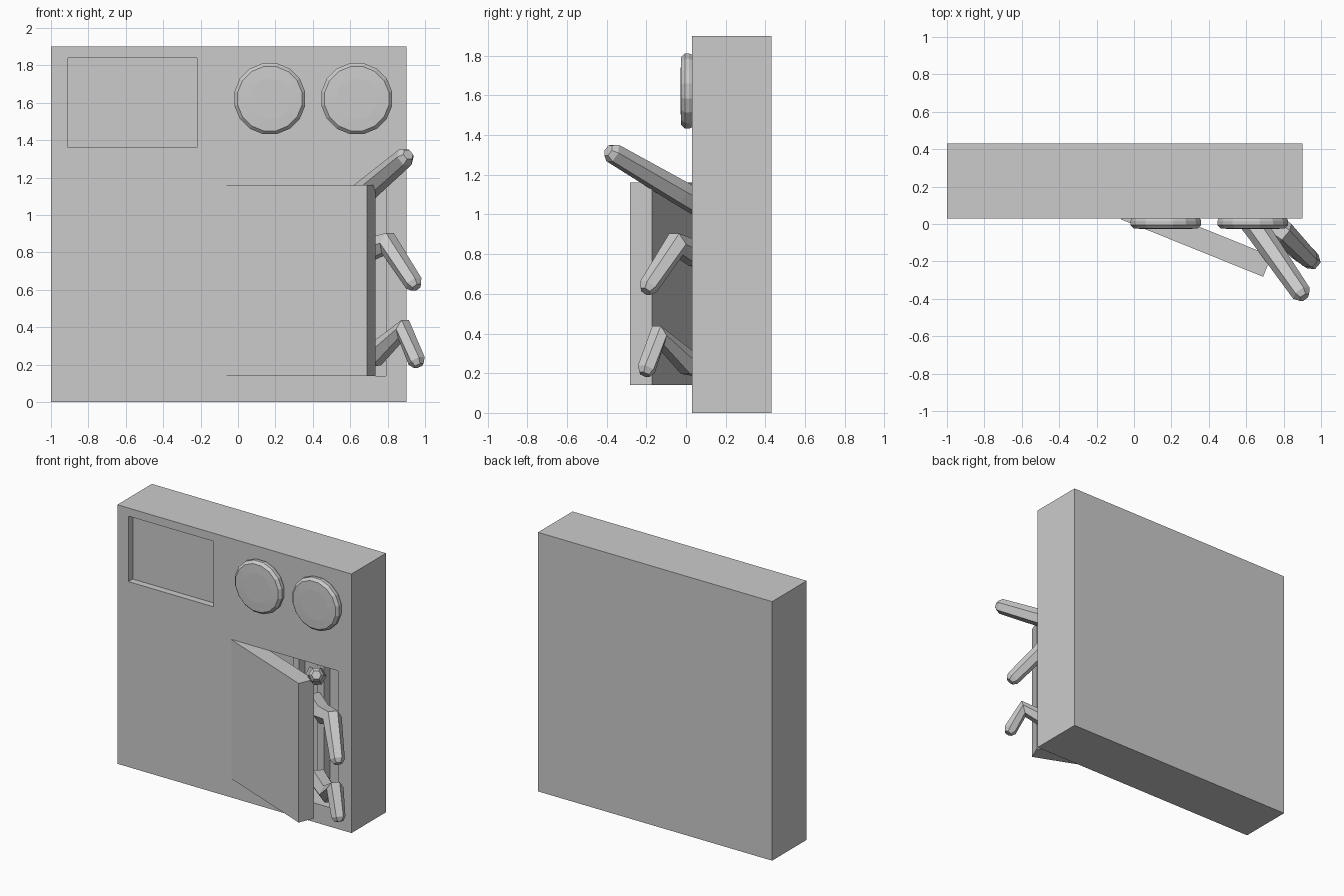
import bpy, bmesh, math
from mathutils import Vector, Matrix

if "Cube" in bpy.data.objects:
    bpy.data.objects.remove(bpy.data.objects["Cube"])


def finish(name, bm):
    bmesh.ops.recalc_face_normals(bm, faces=bm.faces[:])
    me = bpy.data.meshes.new(name)
    bm.to_mesh(me)
    bm.free()
    ob = bpy.data.objects.new(name, me)
    bpy.context.collection.objects.link(ob)
    return ob


def box(name, lo, hi):
    lo, hi = Vector(lo), Vector(hi)
    bm = bmesh.new()
    bmesh.ops.create_cube(bm, size=1)
    bmesh.ops.scale(bm, vec=hi - lo, verts=bm.verts)
    bmesh.ops.translate(bm, vec=(lo + hi) / 2, verts=bm.verts)
    return finish(name, bm)


def cut(target, lo, hi):
    cutter = box("cutter", lo, hi)
    cutter.hide_render = True
    mod = target.modifiers.new("cut", 'BOOLEAN')
    mod.operation, mod.solver, mod.object = 'DIFFERENCE', 'EXACT', cutter
    bpy.context.view_layer.objects.active = target
    bpy.ops.object.modifier_apply(modifier=mod.name)
    bpy.data.objects.remove(cutter)


def loft(name, rings):
    """Skin equal-length rings of points and cap both ends."""
    bm = bmesh.new()
    vs = [[bm.verts.new(p) for p in r] for r in rings]
    n = len(vs[0])
    for a, b in zip(vs, vs[1:]):
        for i in range(n):
            j = (i + 1) % n
            bm.faces.new((a[i], a[j], b[j], b[i]))
    bm.faces.new(vs[0])
    bm.faces.new(vs[-1])
    return finish(name, bm)


def disc(name, cx, cz, sides=16):
    profile = [(0.182, 0.04), (0.193, 0.015), (0.193, -0.005),
               (0.175, -0.024), (0.11, -0.027)]
    loft(name, [[(cx + r * math.cos(a), y, cz + r * math.sin(a))
                 for a in (2 * math.pi * (i + 0.5) / sides for i in range(sides))]
                for r, y in profile])


def limb(name, pts, radii, sides=6):
    pts = [Vector(p) for p in pts]
    # short tapered tip
    end = (pts[-1] - pts[-2]).normalized()
    pts.append(pts[-1] + end * 0.03)
    radii = radii + [radii[-1] * 0.6]
    rings = []
    for i, p in enumerate(pts):
        d_in = (p - pts[max(i - 1, 0)]).normalized()
        d_out = (pts[min(i + 1, len(pts) - 1)] - p).normalized()
        t = (d_in + d_out).normalized()
        u = t.cross(Vector((1, -1, 0))).cross(t) if abs(t.z) > 0.99 else t.cross(Vector((0, 0, 1)))
        u.normalize()
        w = u.cross(t)
        rings.append([p + radii[i] * (u * math.cos(a) + w * math.sin(a))
                      for a in (2 * math.pi * k / sides for k in range(sides))])
    loft(name, rings)


# cabinet body with display recess and door opening
body = box("cabinet_body", (-1, 0.03, 0), (0.9, 0.43, 1.9))
cut(body, (-0.91, -0.1, 1.36), (-0.22, 0.08, 1.84))
cut(body, (-0.03, -0.1, 0.14), (0.79, 0.35, 1.16))

# door hinged open on its left edge
door = box("door", (0, 0, 0), (0.82, 0.12, 1.02))
door.data.transform(Matrix.Translation((-0.07, 0.025, 0.14))
                    @ Matrix.Rotation(math.radians(-22), 4, 'Z'))

# round dials
for side, x in (("left", 0.17), ("right", 0.635)):
    disc(side + "_dial", x, 1.622)

# bars inside the compartment
for i in range(2):
    x = 0.25 + 0.2 * i
    box(f"inner_bar_{i + 1}", (x, 0.28, 0.14), (x + 0.05, 0.35, 1.16))

# bent limbs reaching out of the opening
limb("upper_limb", [(0.45, 0.25, 0.95), (0.66, -0.03, 1.11), (0.895, -0.37, 1.31)],
     [0.07, 0.065, 0.053])
limb("middle_limb", [(0.45, 0.25, 0.76), (0.66, 0.05, 0.8), (0.8, -0.05, 0.85), (0.94, -0.19, 0.635)],
     [0.07, 0.07, 0.065, 0.05])
limb("lower_limb", [(0.5, 0.22, 0.18 + 0.04), (0.73, 0.01, 0.25), (0.885, -0.14, 0.39), (0.955, -0.2, 0.22)],
     [0.07, 0.065, 0.058, 0.048])
